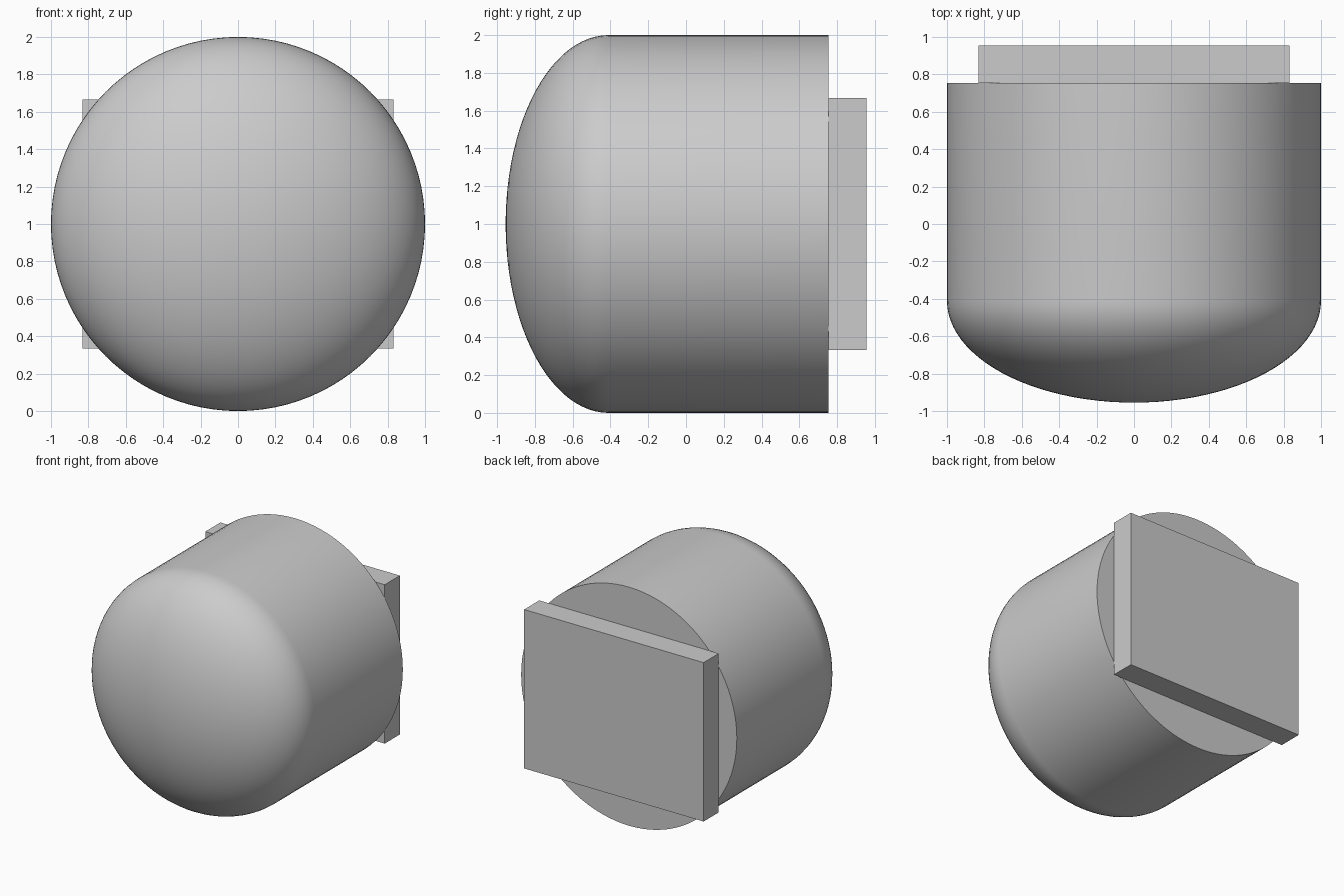
import bpy, bmesh, math
from mathutils import Matrix

cube = bpy.data.objects.get("Cube")
if cube:
    bpy.data.objects.remove(cube, do_unlink=True)

# Material
grey = bpy.data.materials.new("light_grey")
grey.use_nodes = True
colour = (0.6, 0.6, 0.6, 1)
grey.diffuse_color = colour
grey.node_tree.nodes["Principled BSDF"].inputs["Base Color"].default_value = colour

SEGMENTS = 96
RINGS = 24
SEAM_Y, TIP_Y, BACK_Y, PLATE_Y = -0.41, -0.955, 0.755, 0.955


def add_object(name, bm, smooth):
    bmesh.ops.recalc_face_normals(bm, faces=bm.faces)
    mesh = bpy.data.meshes.new(name)
    bm.to_mesh(mesh)
    bm.free()
    mesh.materials.append(grey)
    obj = bpy.data.objects.new(name, mesh)
    bpy.context.collection.objects.link(obj)
    if smooth:
        bpy.ops.object.select_all(action='DESELECT')
        obj.select_set(True)
        bpy.context.view_layer.objects.active = obj
        bpy.ops.object.shade_smooth_by_angle(angle=math.radians(40))
    return obj


def lathe(name, profile):
    """Spin (radius, y) points around the horizontal axis through z = 1."""
    bm = bmesh.new()
    verts = [bm.verts.new((r, y, 1)) for r, y in profile]
    edges = [bm.edges.new(pair) for pair in zip(verts, verts[1:])]
    bmesh.ops.spin(bm, geom=verts + edges, cent=(0, 0, 1), axis=(0, 1, 0),
                   angle=math.tau, steps=SEGMENTS)
    bmesh.ops.remove_doubles(bm, verts=bm.verts, dist=1e-4)
    return add_object(name, bm, True)


# Rounded front and barrel with a flat back, as one continuous skin
dome = [(math.sin(a), SEAM_Y + (TIP_Y - SEAM_Y) * math.cos(a))
        for a in (i / RINGS * math.pi / 2 for i in range(RINGS + 1))]
lathe("domed_barrel", dome + [(1, BACK_Y), (0, BACK_Y)])

# Rectangular mounting plate behind the barrel
bm = bmesh.new()
bmesh.ops.create_cube(bm, size=1)
placement = (Matrix.Translation((0, (BACK_Y + PLATE_Y) / 2, 1))
             @ Matrix.Diagonal((1.664, PLATE_Y - BACK_Y, 1.332, 1)))
bmesh.ops.transform(bm, matrix=placement, verts=bm.verts)
add_object("back_plate", bm, False)
